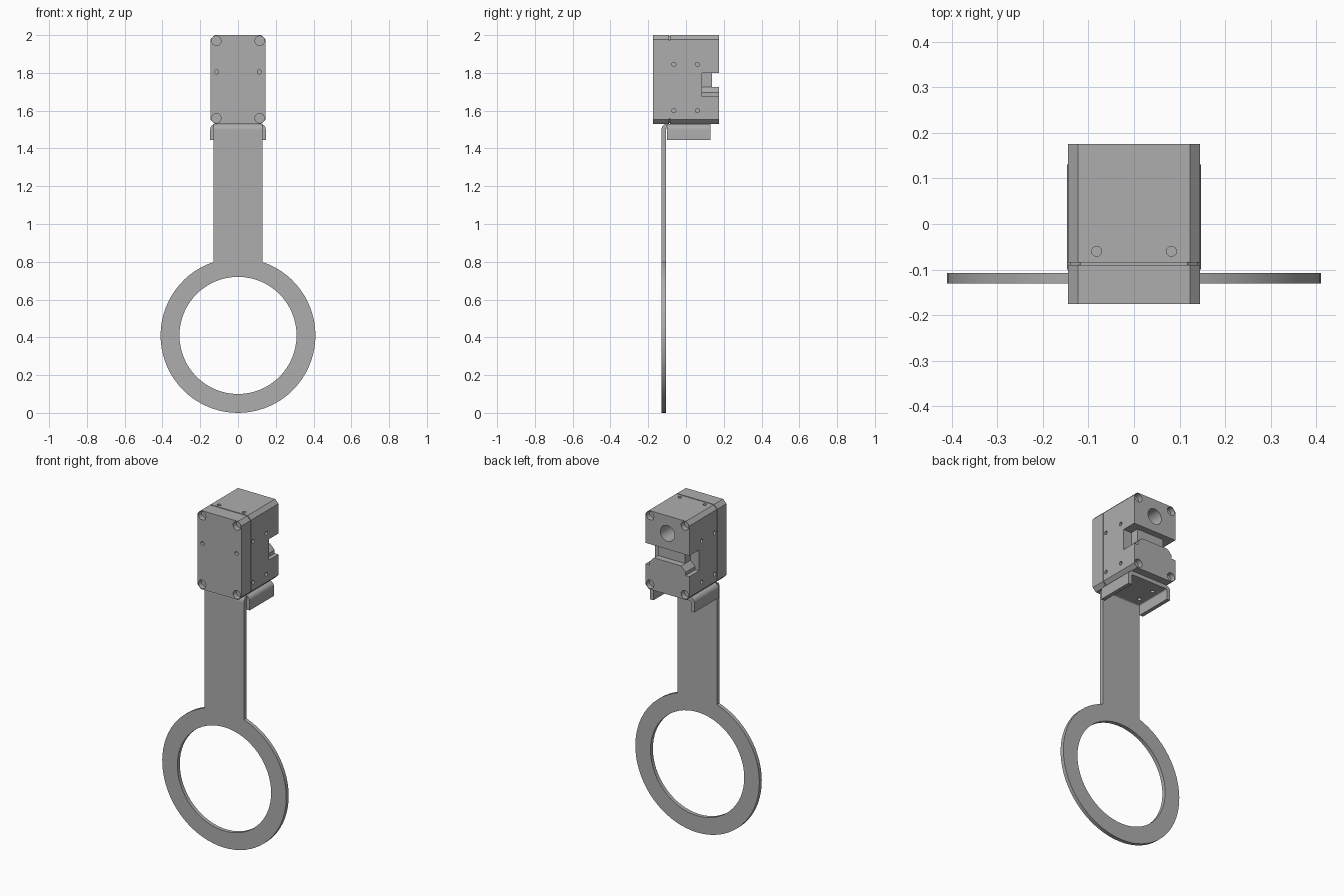
import bpy, bmesh, math

old = bpy.data.objects.get("Cube")
if old:
    bpy.data.objects.remove(old, do_unlink=True)

grey = bpy.data.materials.new("plain grey")
grey.use_nodes = True
COLOUR = (0.42, 0.42, 0.42, 1)
grey.diffuse_color = COLOUR
grey.node_tree.nodes["Principled BSDF"].inputs["Base Color"].default_value = COLOUR

PLACE = {
    "X": lambda a, b, t: (t, a, b),
    "Y": lambda a, b, t: (a, t, b),
    "Z": lambda a, b, t: (a, b, t),
}


def prism(name, points, axis, lo, hi):
    """Extrude a 2D outline along an axis."""
    bm = bmesh.new()
    ends = [[bm.verts.new(PLACE[axis](a, b, t)) for a, b in points] for t in (lo, hi)]
    n = len(points)
    for ring in ends:
        bm.faces.new(ring)
    for i in range(n):
        j = (i + 1) % n
        bm.faces.new((ends[0][i], ends[0][j], ends[1][j], ends[1][i]))
    bmesh.ops.recalc_face_normals(bm, faces=bm.faces)
    mesh = bpy.data.meshes.new(name)
    bm.to_mesh(mesh)
    bm.free()
    mesh.materials.append(grey)
    ob = bpy.data.objects.new(name, mesh)
    bpy.context.collection.objects.link(ob)
    return ob


def arc(cx, cy, r, start, end, steps):
    angles = [math.radians(start + (end - start) * i / steps) for i in range(steps + 1)]
    return [(cx + r * math.cos(a), cy + r * math.sin(a)) for a in angles]


def circle(cx, cy, r, sides=20):
    return arc(cx, cy, r, 0, 360, sides)[:-1]


def rect(a0, a1, b0, b1):
    return [(a0, b0), (a1, b0), (a1, b1), (a0, b1)]


def activate(ob):
    bpy.ops.object.select_all(action="DESELECT")
    ob.select_set(True)
    bpy.context.view_layer.objects.active = ob


def cut(ob, points, axis, lo, hi):
    """Subtract an extruded outline."""
    cutter = prism("cutter", points, axis, lo, hi)
    cutter.hide_render = True
    activate(ob)
    mod = ob.modifiers.new("cut", "BOOLEAN")
    mod.operation = "DIFFERENCE"
    mod.solver = "EXACT"
    mod.object = cutter
    bpy.ops.object.modifier_apply(modifier=mod.name)
    bpy.data.objects.remove(cutter, do_unlink=True)


def chamfered(inset=0.0):
    """Body cross-section with chamfered corners."""
    w, lo, hi, c = 0.145 - inset, 1.53 + inset, 2.0 - inset, 0.022
    return [(-w + c, lo), (w - c, lo), (w, lo + c), (w, hi - c),
            (w - c, hi), (-w + c, hi), (-w, hi - c), (-w, lo + c)]


FRONT, BACK, SEAM = -0.175, 0.175, -0.087
BOTTOM, TOP = 1.53, 2.0
SIDES = (-1, 1)
BOLT_Z = (1.56, 1.97)

# Body: cover, housing and the recessed seam between them
cover = prism("front_cover", chamfered(), "Y", FRONT, SEAM - 0.003)
housing = prism("main_housing", chamfered(), "Y", SEAM + 0.003, BACK)
seam = prism("seam_core", chamfered(0.006), "Y", SEAM - 0.004, SEAM + 0.004)

# Slot across the back, with a central column and stepped shoulders
cut(housing, rect(-0.2, 0.2, 1.725, 1.80), "Y", 0.137, 0.2)
for s in SIDES:
    shoulder = [(0.09, 1.80), (0.09, 1.725), (0.12, 1.695),
                (0.12, 1.675), (0.2, 1.675), (0.2, 1.80)]
    cut(housing, [(s * x, z) for x, z in shoulder], "Y", 0.085, 0.2)

# Cable bore
cut(housing, circle(0, 1.895, 0.047, 32), "Y", 0.04, 0.2)

for s in SIDES:
    # Bolt counterbores and small front holes
    for z in BOLT_Z:
        cut(cover, circle(s * 0.115, z, 0.025), "Y", -0.2, FRONT + 0.03)
        cut(housing, circle(s * 0.115, z, 0.025), "Y", BACK - 0.03, 0.2)
    cut(cover, circle(s * 0.113, 1.805, 0.011), "Y", -0.2, FRONT + 0.04)
    # Side holes
    for y in (-0.064, 0.06):
        for z in (1.60, 1.845):
            lo, hi = sorted((s * 0.115, s * 0.2))
            cut(housing, circle(y, z, 0.011), "X", lo, hi)
    # Top holes
    cut(housing, circle(s * 0.082, -0.06, 0.011), "Z", TOP - 0.04, 2.1)

# Ring and strap plate, cut from one sheet
T, R, HALF = 0.023, 0.41, 0.13
join = math.degrees(math.acos(HALF / R))
outline = arc(0, R, R, join, join - 360 + (180 - 2 * join), 64)
outline += [(-HALF, 1.50), (HALF, 1.50)]
strap = prism("ring_and_strap", outline, "Y", -0.13, -0.13 + T)
cut(strap, circle(0, R, 0.31, 64), "Y", -0.2, 0)

# Bend at the top of the strap
bend = arc(-0.10, 1.50, 0.03, 180, 90, 8) + arc(-0.10, 1.50, 0.03 - T, 90, 180, 8)
strap_bend = prism("strap_bend", bend, "X", -HALF, HALF)

# Mounting plate folded down into two side flanges
W, FLANGE, r = 0.147, 1.445, 0.03
right = [(W, FLANGE)] + arc(W - r, BOTTOM - r, r, 0, 90, 8)
inner = arc(W - r, BOTTOM - r, r - T, 90, 0, 8) + [(W - T, FLANGE)]
fold = right + [(-x, z) for x, z in reversed(right)]
fold += [(-x, z) for x, z in reversed(inner)] + inner
plate = prism("mounting_plate", fold, "Y", -0.10, 0.13)
for s in SIDES:
    for y in (-0.05, 0.06):
        cut(plate, circle(s * 0.08, y, 0.012), "Z", 1.4, 1.6)

for ob in (cover, housing, seam, strap, strap_bend, plate):
    activate(ob)
    bpy.ops.object.shade_smooth_by_angle(angle=math.radians(30))
